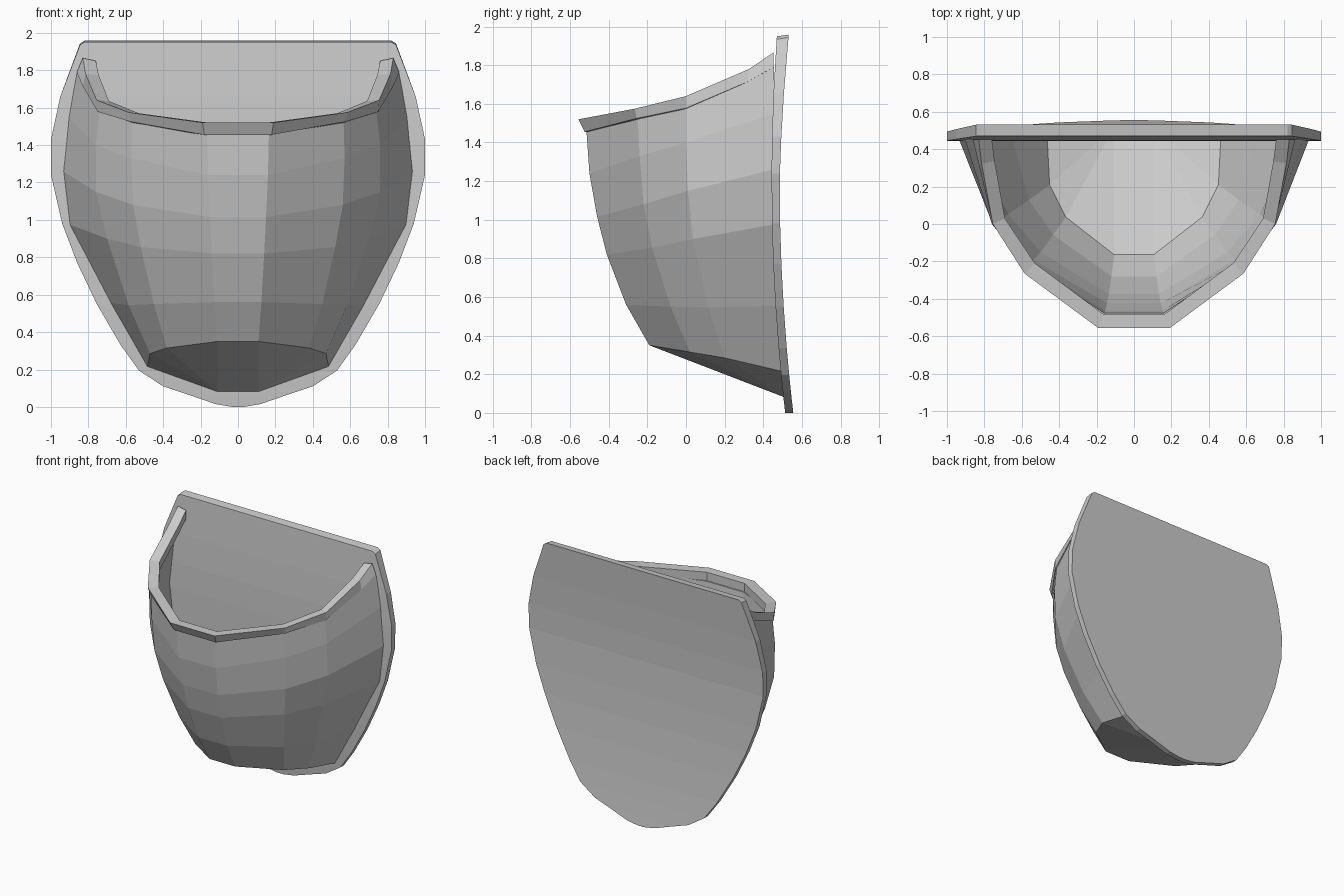
import bpy, bmesh


def make(name, verts, faces):
    mesh = bpy.data.meshes.new(name)
    mesh.from_pydata(verts, [], faces)
    bm = bmesh.new()
    bm.from_mesh(mesh)
    bmesh.ops.recalc_face_normals(bm, faces=bm.faces)
    bm.to_mesh(mesh)
    bm.free()
    ob = bpy.data.objects.new(name, mesh)
    bpy.context.collection.objects.link(ob)
    return ob


def mirrored(half):
    # half runs from the front centre round to the right end
    return [(-x, y, z) for x, y, z in reversed(half)] + list(half)


def loft(rings, closed=False):
    n = len(rings[0])
    verts = [p for r in rings for p in r]
    faces = []
    for i in range(len(rings) - 1):
        for j in range(n if closed else n - 1):
            k = (j + 1) % n
            faces.append((i * n + j, i * n + k, (i + 1) * n + k, (i + 1) * n + j))
    return verts, faces


def plate_front(z):
    return 0.443 + 0.049 * (z - 1.2) ** 2


# Back plate: gently bowed shield outline, (half width, z)
outline = [(0.03, 0.0), (0.12, 0.015), (0.25, 0.06), (0.40, 0.11), (0.53, 0.195),
           (0.63, 0.335), (0.755, 0.55), (0.86, 0.77), (0.94, 0.98), (1.0, 1.24),
           (1.0, 1.43), (0.95, 1.66), (0.845, 1.935), (0.82, 1.95)]
sections = []
for w, z in outline:
    f = plate_front(z)
    b = f + 0.042 + 0.026 * max(0, z - 1.2)
    zb = z + (0.008 if z > 1.9 else 0)
    sections.append([(-w, f, z), (w, f, z), (w, b, zb), (-w, b, zb)])
v, f = loft(sections, True)
n = len(v)
make("back_plate", v, f + [(0, 1, 2, 3), (n - 4, n - 3, n - 2, n - 1)])

# Pouch: faceted wall rings from the rim down to the sloping base
half_rings = [
    [(0.165, -0.515, 1.455), (0.565, -0.25, 1.52), (0.74, 0.0, 1.58), (0.86, 0.455, 1.79)],
    [(0.16, -0.50, 1.24), (0.57, -0.24, 1.33), (0.76, 0.0, 1.40), (0.905, 0.455, 1.55)],
    [(0.15, -0.46, 1.015), (0.56, -0.22, 1.08), (0.76, 0.01, 1.15), (0.935, 0.45, 1.26)],
    [(0.14, -0.41, 0.82), (0.52, -0.175, 0.855), (0.70, 0.035, 0.90), (0.90, 0.45, 0.975)],
    [(0.125, -0.31, 0.56), (0.45, -0.08, 0.55), (0.585, 0.115, 0.545), (0.68, 0.47, 0.555)],
    [(0.11, -0.19, 0.35), (0.38, 0.02, 0.315), (0.47, 0.20, 0.285), (0.485, 0.497, 0.215)],
]


def inward(p, lift):
    return (p[0] * 0.96, 0.455 + (p[1] - 0.455) * 0.96, p[2] + lift)


outer = [mirrored(r) for r in half_rings]
inner = [[inward(p, 0.03 if i == 5 else 0) for p in r] for i, r in enumerate(outer)]
v, f = loft(inner[::-1] + outer)


def base(start, lift):
    # Bottom cap: a centre strip with a fan on either side
    k = len(v)
    v.extend([(-0.11, 0.512, 0.08 + lift), (0.11, 0.512, 0.08 + lift)])
    f.append((start + 3, start + 4, k + 1, k))
    for j in range(4, 7):
        f.append((start + j, start + j + 1, k + 1))
        f.append((start + 7 - j, start + 6 - j, k))


last = len(v) - 8
base(0, 0.03)
base(last, 0)
make("pouch", v, f)

# Rim: thick lip sweeping up towards the plate
outer_top = [(0.19, -0.557, 1.52), (0.585, -0.265, 1.575), (0.755, 0.0, 1.64),
             (0.815, 0.325, 1.78), (0.83, 0.452, 1.865)]
inner_top = [(0.16, -0.485, 1.52), (0.53, -0.21, 1.57), (0.69, 0.03, 1.635),
             (0.745, 0.335, 1.775), (0.76, 0.452, 1.85)]
outer_low = [(0.18, -0.525, 1.455), (0.575, -0.255, 1.525), (0.75, 0.0, 1.578),
             (0.83, 0.32, 1.715), (0.862, 0.452, 1.79)]
inner_low = [(x, y, z - 0.065) for x, y, z in inner_top]
lines = [mirrored(p) for p in (outer_top, inner_top, inner_low, outer_low)]
v, f = loft([list(s) for s in zip(*lines)], True)
n = len(v)
make("rim", v, f + [(0, 1, 2, 3), (n - 4, n - 3, n - 2, n - 1)])
